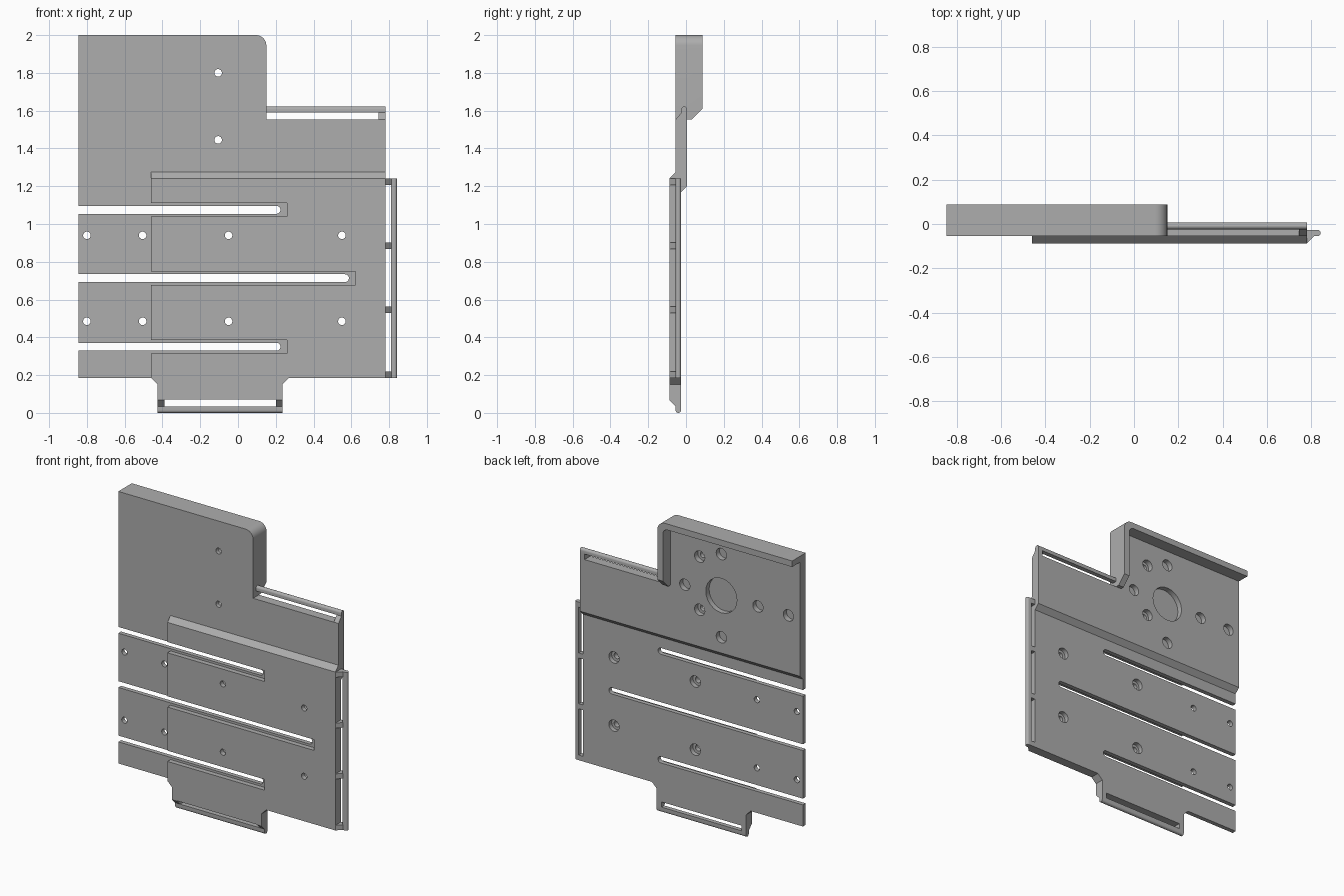
import bpy, bmesh, math
from mathutils import Vector

if "Cube" in bpy.data.objects:
    bpy.data.objects.remove(bpy.data.objects["Cube"])

GREY = (0.42, 0.42, 0.42, 1)
grey = bpy.data.materials.new("plain_grey")
grey.use_nodes = True
grey.diffuse_color = GREY
grey.node_tree.nodes["Principled BSDF"].inputs["Base Color"].default_value = GREY

# Depth layers from front to back
FRONT, PANEL, BACK, UPPER, RIM = -0.088, -0.055, -0.026, 0.006, 0.087


def prism(name, pts, axis, a, b):
    """Extrude a 2D outline along an axis; outline uses the other two axes in order."""
    def place(p, t):
        co = list(p)
        co.insert("xyz".index(axis), t)
        return Vector(co)
    bm = bmesh.new()
    face = bm.faces.new([bm.verts.new(place(p, a)) for p in pts])
    new = bmesh.ops.extrude_face_region(bm, geom=[face])["geom"]
    move = place((0, 0), b - a)
    bmesh.ops.translate(bm, vec=move, verts=[v for v in new if isinstance(v, bmesh.types.BMVert)])
    bmesh.ops.recalc_face_normals(bm, faces=bm.faces)
    mesh = bpy.data.meshes.new(name)
    bm.to_mesh(mesh)
    bm.free()
    mesh.materials.append(grey)
    ob = bpy.data.objects.new(name, mesh)
    bpy.context.collection.objects.link(ob)
    return ob


def arc(cx, cz, r, start, end, n=8):
    angles = [math.radians(start + (end - start) * i / n) for i in range(n + 1)]
    return [(cx + r * math.cos(t), cz + r * math.sin(t)) for t in angles]


def rect(x0, x1, z0, z1):
    return [(x0, z0), (x1, z0), (x1, z1), (x0, z1)]


def circle(x, z, r):
    return arc(x, z, r, 0, 360, 24)[:-1]


def combine(target, tool, operation="DIFFERENCE"):
    """Apply a boolean and discard the tool."""
    mod = target.modifiers.new("combine", "BOOLEAN")
    mod.operation, mod.solver, mod.object = operation, "EXACT", tool
    bpy.context.view_layer.objects.active = target
    bpy.ops.object.modifier_apply(modifier=mod.name)
    bpy.data.objects.remove(tool)


def cut(pts, axis, a, b):
    combine(plate, prism("cutter", pts, axis, a, b))


# Main panel with bottom tab and rounded upper corner
tab = [(-0.46, 0.185), (-0.425, 0.15), (-0.425, 0.035),
       (0.235, 0.035), (0.235, 0.15), (0.27, 0.185), (0.78, 0.185)]
corner = arc(0.1, 1.95, 0.055, 0, 90)
corner = [(x - 0.005, z - 0.005) for x, z in corner]
plate = prism("mounting_plate", [(-0.845, 0.185)] + tab + [(0.78, 1.553), (0.15, 1.553)]
              + corner + [(-0.845, 2)], "y", PANEL, UPPER)

# Thicker front slab, sharing the tab outline
slab = prism("front_slab", tab + [(0.78, 1.275), (-0.46, 1.275)], "y", FRONT, PANEL + 0.01)
combine(plate, slab, "UNION")

# Raised rim around the upper back
inner = arc(0.075, 1.925, 0.035, 90, 0)
rim = prism("back_rim", [(-0.845, 1.96)] + inner + [(0.11, 1.553), (0.15, 1.553)]
            + corner + [(-0.845, 2)], "y", UPPER - 0.02, RIM)
combine(plate, rim, "UNION")

# Sloped steps: lower back, slab top, tab bottom, rim end
cut([(BACK, -0.1), (BACK, 1.168), (0.05, 1.244), (0.05, -0.1)], "x", -1, 1)
cut([(PANEL, 1.275), (-0.12, 1.21), (-0.12, 1.35), (PANEL, 1.35)], "x", -0.6, 1)
cut([(-0.05, 0.03), (-0.11, 0.09), (-0.11, 0.03)], "x", -1, 1)
cut([(0.03, 1.553), (0.1, 1.623), (0.1, 1.5), (0.03, 1.5)], "x", 0, 0.3)

# Long open slots with wider pockets in the front slab
for z, end in ((1.075, 0.225), (0.713, 0.587), (0.35, 0.225)):
    cut(rect(-0.5, end + 0.034, z - 0.036, z + 0.036), "y", -0.2, PANEL)
    cut([(-1, z - 0.021)] + arc(end - 0.021, z, 0.021, -90, 90, 12) + [(-1, z + 0.021)],
        "y", -0.2, 0.2)

# Strap opening in the tab
cut(rect(-0.39, 0.2, 0.02, 0.07), "y", -0.2, 0.2)

# Screw holes, counterbored from behind on the thick part
for z in (0.94, 0.485):
    for x in (-0.8, -0.505, -0.05, 0.55):
        cut(circle(x, z, 0.02), "y", -0.2, 0.2)
        if x > -0.46:
            cut(circle(x, z, 0.038), "y", BACK - 0.03, 0.1)
for z in (1.8, 1.445):
    cut(circle(-0.105, z, 0.02), "y", -0.2, 0.2)

# Round recesses in the upper back
for x, z, r in ((-0.105, 1.8, 0.038), (-0.105, 1.445, 0.038), (-0.265, 1.86, 0.038),
                (-0.265, 1.305, 0.038), (0.005, 1.583, 0.038), (-0.535, 1.583, 0.038),
                (-0.76, 1.583, 0.038), (-0.265, 1.583, 0.115)):
    cut(circle(x, z, r), "y", UPPER - 0.035, 0.15)


def nose(edge, tip, y0, y1):
    """Bar section as (y, height) with a rounded tip."""
    r = (y1 - y0) / 2
    side = 1 if tip > edge else -1
    return [(y0, edge)] + [(y, tip + side * (z - r)) for y, z in
                           arc((y0 + y1) / 2, 0, r, 180, 0, 10)] + [(y1, edge)]


# Strap bars on three sides
prism("bottom_bar", nose(0.035, 0, PANEL, BACK), "x", -0.425, 0.235)
prism("top_bar", nose(1.59, 1.622, -0.024, UPPER), "x", 0.15, 0.78)
prism("side_bar", [(x, y) for y, x in nose(0.81, 0.842, PANEL, BACK)], "z", 0.185, 1.24)

# Posts holding the top and side bars
prism("top_post", [(PANEL, 1.553), (-0.024, 1.59), (UPPER, 1.59), (UPPER, 1.553)],
      "x", 0.745, 0.78)
for i, z in enumerate((0.185, 0.528, 0.867, 1.206)):
    prism(f"side_post_{i + 1}", [(0.78, FRONT), (0.812, PANEL), (0.812, BACK), (0.78, BACK)],
          "z", z, z + 0.034)

# Smooth the curved faces, keep crisp edges
for ob in bpy.context.collection.objects:
    if ob.type == "MESH" and grey.name in ob.data.materials:
        bpy.ops.object.select_all(action="DESELECT")
        ob.select_set(True)
        bpy.context.view_layer.objects.active = ob
        bpy.ops.object.shade_smooth_by_angle(angle=math.radians(25))
